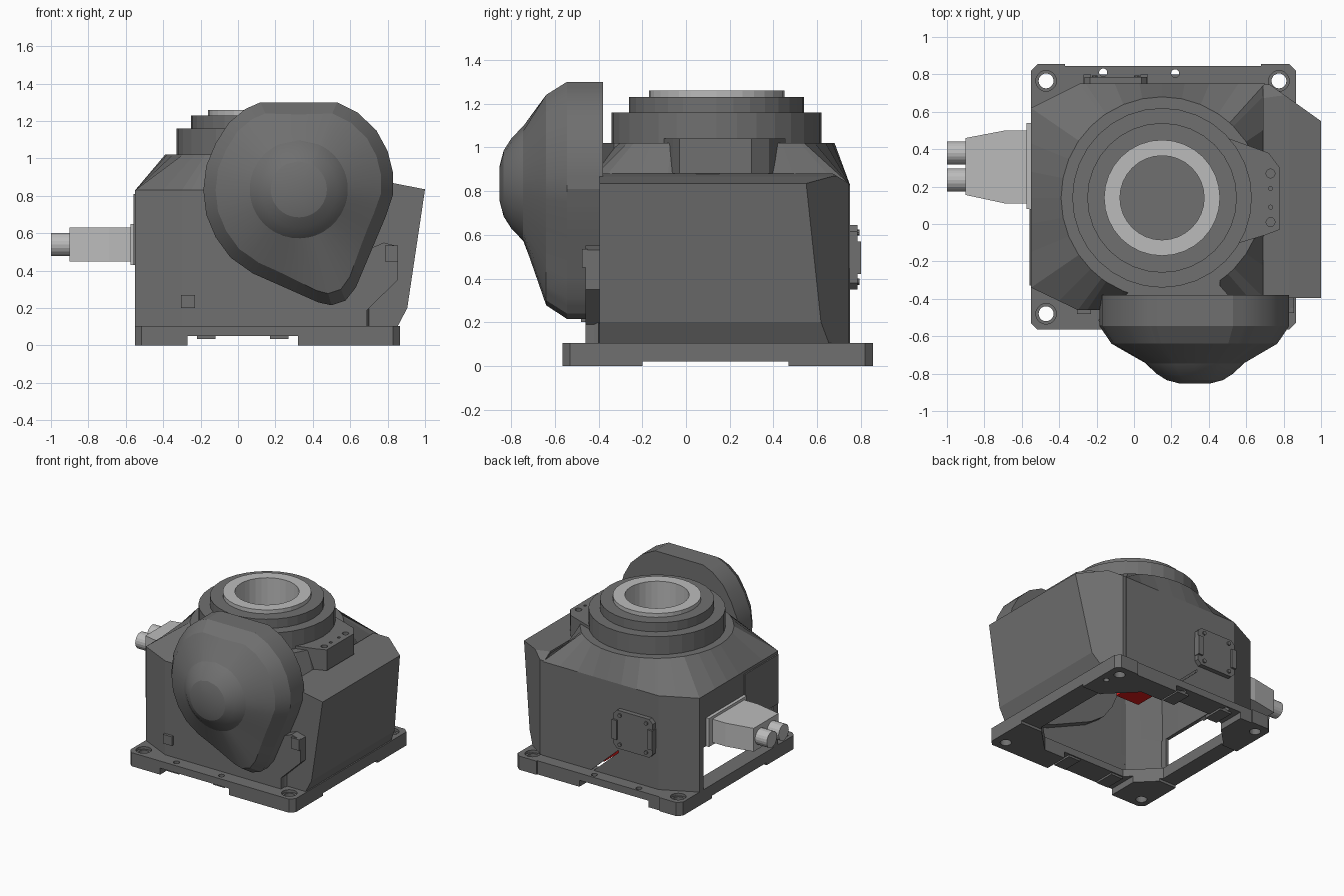
import bpy, bmesh, math
from mathutils import Vector

if "Cube" in bpy.data.objects:
    bpy.data.objects.remove(bpy.data.objects["Cube"])


def material(name, c):
    m = bpy.data.materials.new(name)
    m.diffuse_color = (*c, 1)
    m.use_nodes = True
    m.node_tree.nodes["Principled BSDF"].inputs["Base Color"].default_value = m.diffuse_color
    return m


DARK = material("dark_grey", (0.16, 0.16, 0.16))
LIGHT = material("light_grey", (0.5, 0.5, 0.5))
RED = material("red", (0.7, 0.01, 0.01))


def finish(name, bm, mat=DARK, recalc=True):
    if recalc:
        bmesh.ops.recalc_face_normals(bm, faces=bm.faces)
    me = bpy.data.meshes.new(name)
    bm.to_mesh(me)
    bm.free()
    me.materials.append(mat)
    ob = bpy.data.objects.new(name, me)
    bpy.context.collection.objects.link(ob)
    return ob


def apply(ob, kind, **settings):
    mod = ob.modifiers.new("m", kind)
    for k, v in settings.items():
        setattr(mod, k, v)
    bpy.context.view_layer.objects.active = ob
    bpy.ops.object.modifier_apply(modifier=mod.name)


def loft(rings, caps=True, skip=None):
    """Quads between matching rings of 3D points."""
    bm = bmesh.new()
    vs = [[bm.verts.new(p) for p in r] for r in rings]
    n = len(vs[0])
    for k in range(len(vs) - 1):
        a, b = vs[k], vs[k + 1]
        for i in range(n):
            j = (i + 1) % n
            if not (skip and skip(k, a[i].co, a[j].co)):
                bm.faces.new((a[i], a[j], b[j], b[i]))
    if caps:
        bm.faces.new(vs[0])
        bm.faces.new(vs[-1])
    return bm


def prism(name, pts, lo, hi, axis="z", mat=DARK):
    """Extrude a 2D outline along an axis (pts are the other two coordinates in order)."""
    put = {"z": lambda a, b, c: (a, b, c), "y": lambda a, b, c: (a, c, b),
           "x": lambda a, b, c: (c, a, b)}[axis]
    return finish(name, loft([[put(a, b, c) for a, b in pts] for c in (lo, hi)]), mat)


def box(name, x0, x1, y0, y1, z0, z1, mat=DARK):
    return prism(name, [(x0, y0), (x1, y0), (x1, y1), (x0, y1)], z0, z1, mat=mat)


def chamfered(x0, x1, y0, y1, c):
    return [(x0 + c, y0), (x1 - c, y0), (x1, y0 + c), (x1, y1 - c),
            (x1 - c, y1), (x0 + c, y1), (x0, y1 - c), (x0, y0 + c)]


def circle(cx, cy, r, n=32):
    return [(cx + r * math.cos(2 * math.pi * i / n), cy + r * math.sin(2 * math.pi * i / n)) for i in range(n)]


def lathe(name, profile, mat):
    rings = [[(x, y, z) for x, y in circle(CX, CY, r)] for r, z in profile]
    return finish(name, loft(rings, caps=False), mat, recalc=False)


def cut(ob, cutters):
    for c in cutters:
        c.hide_render = True
        apply(ob, "BOOLEAN", object=c, operation="DIFFERENCE", solver="EXACT")
        bpy.data.objects.remove(c)


CX, CY = 0.15, 0.14

# Base plate: open frame with corner holes and underside slots
plate = prism("base_plate", chamfered(-0.55, 0.865, -0.565, 0.855, 0.035), 0, 0.105)
cutters = [prism("cutter", chamfered(-0.42, 0.70, -0.38, 0.68, 0.2), -0.1, 0.2),
           box("cutter", -0.27, 0.32, -1, 1, -0.1, 0.05),
           box("cutter", -1, 1, -0.2, 0.47, -0.1, 0.02),
           box("cutter", -0.37, 0.68, 0.845, 1, -0.1, 0.2)]
for x in (-0.47, 0.775):
    for y in (-0.48, 0.765):
        cutters.append(prism("cutter", circle(x, y, 0.055, 20), 0.085, 0.2))
        cutters.append(prism("cutter", circle(x, y, 0.04, 20), -0.1, 0.2))
for x, y in ((-0.165, 0.81), (0.22, 0.805), (-0.165, -0.515), (0.22, -0.515), (0.8, 0.65)):
    cutters.append(prism("cutter", circle(x, y, 0.022, 12), -0.1, 0.2))
cut(plate, cutters)
for x in (-0.17, 0.22):
    for y in (-0.47, 0.72):
        box("plate_pad", x - 0.05, x + 0.05, y - 0.08, y + 0.08, 0.035, 0.06)

# Housing: hollow walls rising into a round shoulder
plan = [(-0.55, -0.34), (-0.30, -0.46), (0.67, -0.46), (0.70, -0.40),
        (0.70, 0.75), (-0.29, 0.75), (-0.55, 0.62)]


def ray(a):
    """Distance from the turret centre to the housing outline at angle a."""
    d = Vector((math.cos(a), math.sin(a)))
    best = 9
    for p, q in zip(plan, plan[1:] + plan[:1]):
        p, e = Vector(p) - Vector((CX, CY)), Vector(q) - Vector(p)
        den = d.cross(e)
        if abs(den) > 1e-9:
            t, u = p.cross(e) / den, p.cross(d) / den
            if t > 0 and -1e-4 <= u <= 1 + 1e-4:
                best = min(best, t)
    return best


corners = [math.atan2(y - CY, x - CX) % math.tau for x, y in plan]
angles = sorted(corners + [a for a in (math.tau * i / 32 for i in range(32))
                           if min(abs(a - c) for c in corners) > 0.03])


def ring(z, r=None):
    return [(CX + (r or ray(a)) * math.cos(a), CY + (r or ray(a)) * math.sin(a), z) for a in angles]


def opening(k, a, b):
    left = k == 0 and max(a.x, b.x) < -0.545
    return left or (k < 2 and min(a.x, b.x) > 0.695)


housing = finish("housing", loft([ring(0.105), ring(0.43), ring(0.83), ring(1.02, 0.54), ring(1.02, 0.47)],
                                 caps=False, skip=opening), recalc=False)
apply(housing, "SOLIDIFY", thickness=0.02, offset=-1)
# Diagonal seam in the rear wall
cut(housing, [prism("cutter", [(0.05, 0.30), (0.27, 0.10), (0.29, 0.10), (0.05, 0.32)], 0.6, 0.9, "y")])
for y0, y1 in ((-0.34, -0.28), (0.57, 0.62)):
    box("left_wall_post", -0.55, -0.53, y0, y1, 0.105, 0.43)
box("left_wall_panel", -0.56, -0.54, -0.33, 0.08, 0.43, 0.81)

# Turret steps and pale bearing ring with a blind bore
lathe("turret", [(0.54, 1.02), (0.48, 1.02), (0.48, 1.16), (0.40, 1.16), (0.40, 1.23), (0.30, 1.23)], DARK)
lathe("bearing_ring", [(0.31, 1.23), (0.31, 1.26), (0.225, 1.26), (0.225, 1.0)], LIGHT)
prism("bore_floor", circle(CX, CY, 0.47), 0.985, 1.005)

# Right side cover: sloped profile with the rear corner sliced off
side = prism("side_cover", [(0.69, 0.105), (0.855, 0.105), (0.905, 0.2), (1.0, 0.835),
                            (0.83, 0.868), (0.69, 0.88)], -0.395, 0.745, "y")
bm = bmesh.new()
bm.from_mesh(side.data)
for co, no in (((1.0, 0.55, 0), (0.2, 0.28, 0)), ((0.7, 0.745, 0.835), (0, 0.5, 0.8))):
    bmesh.ops.bisect_plane(bm, geom=bm.verts[:] + bm.edges[:] + bm.faces[:], plane_co=co,
                           plane_no=no, clear_outer=True)
    bmesh.ops.holes_fill(bm, edges=[e for e in bm.edges if e.is_boundary])
bmesh.ops.recalc_face_normals(bm, faces=bm.faces)
bmesh.ops.delete(bm, geom=[f for f in bm.faces if f.normal.z < -0.9 or f.normal.x < -0.9], context="FACES")
bm.to_mesh(side.data)
bm.free()
apply(side, "SOLIDIFY", thickness=0.015, offset=-1)

# Neck joining turret and motor cover
prism("front_neck", [(-0.08, -0.42), (0.0, -0.33), (0.0, -0.1), (0.46, -0.1), (0.46, -0.33), (0.54, -0.42)],
      0.8, 1.02)

# Teardrop motor cover with a domed centre
tear = [(0.12, 1.30), (0.53, 1.30), (0.64, 1.245), (0.74, 1.15), (0.80, 1.04), (0.83, 0.92), (0.83, 0.81),
        (0.79, 0.69), (0.71, 0.50), (0.63, 0.31), (0.575, 0.24), (0.50, 0.215), (0.43, 0.23), (0.25, 0.31),
        (0.08, 0.385), (-0.04, 0.47), (-0.12, 0.58), (-0.17, 0.70), (-0.185, 0.83), (-0.17, 0.96),
        (-0.12, 1.08), (-0.05, 1.19), (0.04, 1.265)]
hub = Vector((0.325, 0.835))
dirs = []
for p, q in zip(tear, tear[1:] + tear[:1]):
    dirs += [Vector(p) - hub, (Vector(p) + Vector(q)) / 2 - hub]


def tear_ring(y, inset=0.0, r=None):
    pts = [hub + d.normalized() * (r or d.length - inset) for d in dirs]
    return [(p.x, y, p.y) for p in pts]


cover = finish("motor_cover", loft([tear_ring(-0.38), tear_ring(-0.545), tear_ring(-0.64, 0.065),
                                    tear_ring(-0.745, r=0.262), tear_ring(-0.75, r=0.258),
                                    tear_ring(-0.80, r=0.205), tear_ring(-0.835, r=0.15),
                                    tear_ring(-0.853, r=0.08)]))
bpy.ops.object.select_all(action="DESELECT")
cover.select_set(True)
bpy.context.view_layer.objects.active = cover
bpy.ops.object.shade_smooth_by_angle(angle=math.radians(18))

# Front details: small lug, clip plate and clip
box("front_lug", -0.305, -0.23, -0.48, -0.44, 0.2, 0.27)
prism("clip_plate", [(0.66, 0.105), (0.69, 0.105), (0.69, 0.19), (0.855, 0.35), (0.855, 0.53),
                     (0.78, 0.55), (0.66, 0.50)], -0.46, -0.385, "y")
box("clip", 0.785, 0.855, -0.475, -0.45, 0.45, 0.535)

# Bracket on the right of the turret with four screw holes
bracket = prism("sensor_bracket", [(0.5, -0.12), (0.70, -0.06), (0.78, -0.03), (0.78, 0.30), (0.72, 0.38),
                                   (0.5, 0.46)], 0.88, 1.04)
cut(bracket, [prism("cutter", circle(0.73, y, r, 12), 1.0, 1.1)
              for y, r in ((0.27, 0.024), (0.19, 0.011), (0.09, 0.011), (0.01, 0.024))])

# Rear access panel with latches and screws
prism("rear_panel", chamfered(-0.265, 0.07, 0.35, 0.645, 0.03), 0.74, 0.785, "y")
for x in (-0.25, 0.055):
    box("panel_latch", x - 0.02, x + 0.02, 0.745, 0.80, 0.42, 0.57)
    for z in (0.385, 0.61):
        prism("panel_screw", circle(x + (0.04 if x < 0 else -0.04), z, 0.015, 10), 0.78, 0.795, "y")

# Cable connector on the left
box("connector_flange", -0.575, -0.54, 0.08, 0.54, 0.43, 0.65, LIGHT)
prism("connector_body", [(-0.56, 0.11), (-0.56, 0.50), (-0.69, 0.50), (-0.90, 0.46), (-0.90, 0.155),
                         (-0.69, 0.11)], 0.45, 0.63, mat=LIGHT)
for y in (0.235, 0.38):
    prism("cable_plug", circle(y, 0.54, 0.062, 20), -1.0, -0.89, "x", LIGHT)

# Red unit inside the hollow housing
box("inner_unit", 0.28, 0.48, 0.38, 0.6, 0.11, 0.2, RED)
